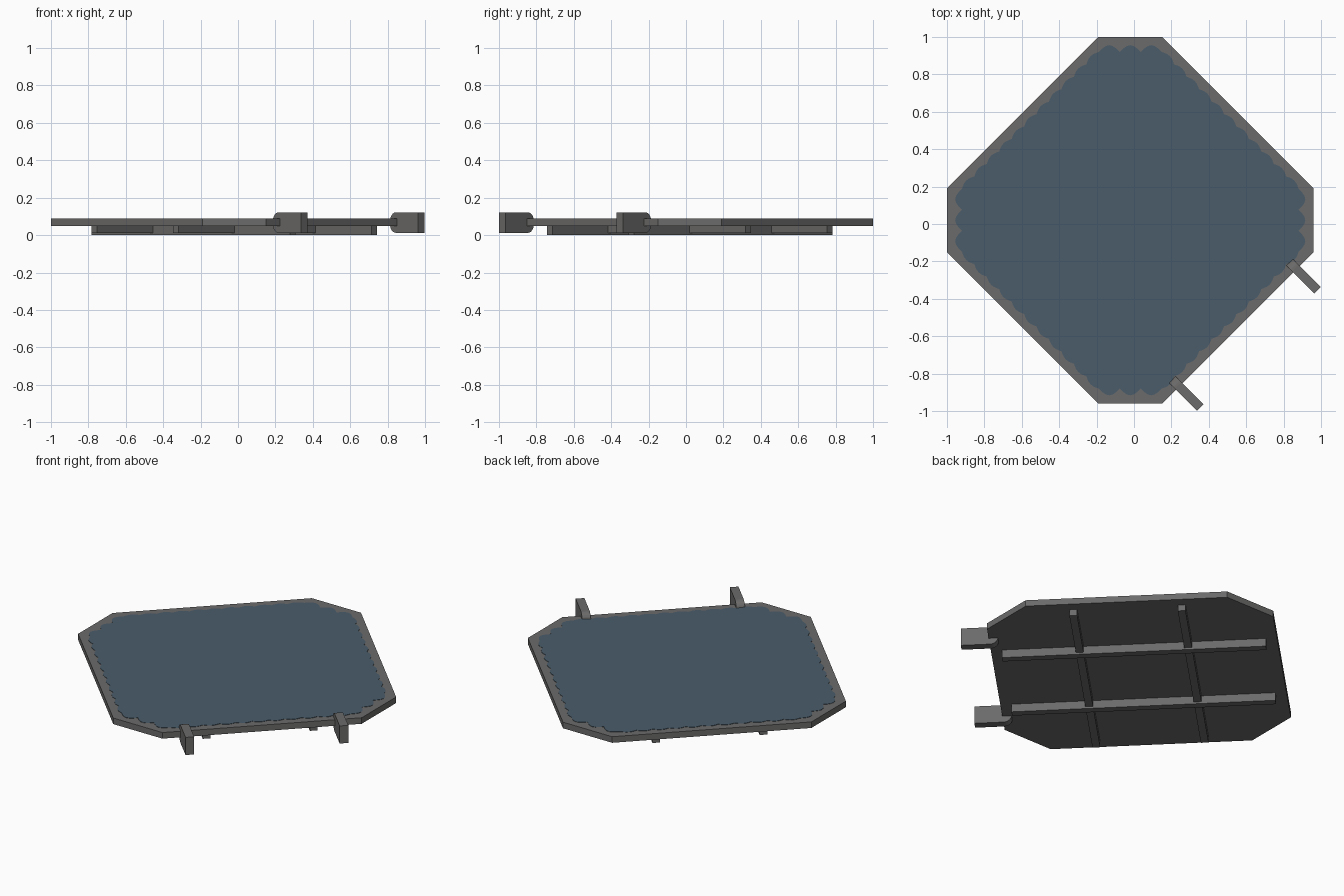
import bpy, bmesh, math
from mathutils import Vector

if "Cube" in bpy.data.objects:
    bpy.data.objects.remove(bpy.data.objects["Cube"])

R2 = math.sqrt(2)
CX, CY = -0.02, 0.02      # centre of the platform


def material(name, rgb):
    m = bpy.data.materials.new(name)
    m.diffuse_color = (*rgb, 1)
    m.use_nodes = True
    m.node_tree.nodes["Principled BSDF"].inputs["Base Color"].default_value = m.diffuse_color
    return m


GREY = material("frame grey", (0.150, 0.147, 0.145))
BLUE = material("panel blue", (0.067, 0.107, 0.144))


def world(u, v, z):
    """Diagonal platform axes to world: u runs back-right, v runs front-right."""
    return Vector(((u + v) / R2 + CX, (u - v) / R2 + CY, z))


def prism(name, bottom, offset, mat):
    """Extrude a closed outline by an offset vector."""
    bm = bmesh.new()
    a = [bm.verts.new(p) for p in bottom]
    b = [bm.verts.new(p + offset) for p in bottom]
    bm.faces.new(a[::-1])
    bm.faces.new(b)
    n = len(a)
    for i in range(n):
        bm.faces.new((a[i], a[(i + 1) % n], b[(i + 1) % n], b[i]))
    bmesh.ops.recalc_face_normals(bm, faces=bm.faces)
    me = bpy.data.meshes.new(name)
    bm.to_mesh(me)
    bm.free()
    me.materials.append(mat)
    ob = bpy.data.objects.new(name, me)
    bpy.context.collection.objects.link(ob)
    return ob


def octagon(half, edge):
    pts = []
    for sx, sy in ((1, 1), (-1, 1), (-1, -1), (1, -1)):
        pair = [Vector((sx * half, sy * edge)), Vector((sx * edge, sy * half))]
        pts += pair if sx * sy > 0 else pair[::-1]
    return pts


def box(name, u0, u1, v0, v1, z0, z1):
    return prism(name, [world(u0, v0, z0), world(u1, v0, z0),
                        world(u1, v1, z0), world(u0, v1, z0)],
                 Vector((0, 0, z1 - z0)), GREY)


# platform slab with cut corners
prism("platform", [Vector((p.x + CX, p.y + CY, 0.05)) for p in octagon(0.98, 0.17)],
      Vector((0, 0, 0.038)), GREY)

# thin blue panel with a scalloped outline
base = octagon(0.90, 0.168)
outline = []
for i, p in enumerate(base):
    q = base[(i + 1) % 8]
    long_side = (q - p).length > 0.6
    bumps, amp = (11, 0.015) if long_side else (3, 0.036)
    d = (q - p).normalized()
    out = Vector((d.y, -d.x))
    steps = bumps * 6
    for k in range(steps):
        t = k / steps
        c = p.lerp(q, t) + out * amp * abs(math.sin(math.pi * bumps * t))
        outline.append(Vector((c.x + CX, c.y + CY, 0.087)))
prism("blue_panel", outline, Vector((0, 0, 0.003)), BLUE)

# crossed support beams underneath
W = 0.022
for s in (-1, 1):
    c = 0.308 * s
    box("deep_beam", c - W, c + W, -0.75, 0.75, 0.0, 0.051)
    box("shallow_beam", -0.75, 0.75, c - W, c + W, 0.012, 0.051)

# two upright brackets on one edge, rounded at the inner end
V0, V1, Z0, Z1, RAD = 0.76, 0.972, 0.012, 0.122, 0.045
profile = [(V1, Z0), (V1, Z1)]
for zc, start in ((Z1 - RAD, 90), (Z0 + RAD, 180)):
    for k in range(7):
        a = math.radians(start + 15 * k)
        profile.append((V0 + RAD + RAD * math.cos(a), zc + RAD * math.sin(a)))
for s in (-1, 1):
    u = 0.443 * s
    prism("bracket", [world(u - 0.025, v, z) for v, z in profile],
          world(0.05, 0, 0) - world(0, 0, 0), GREY)
